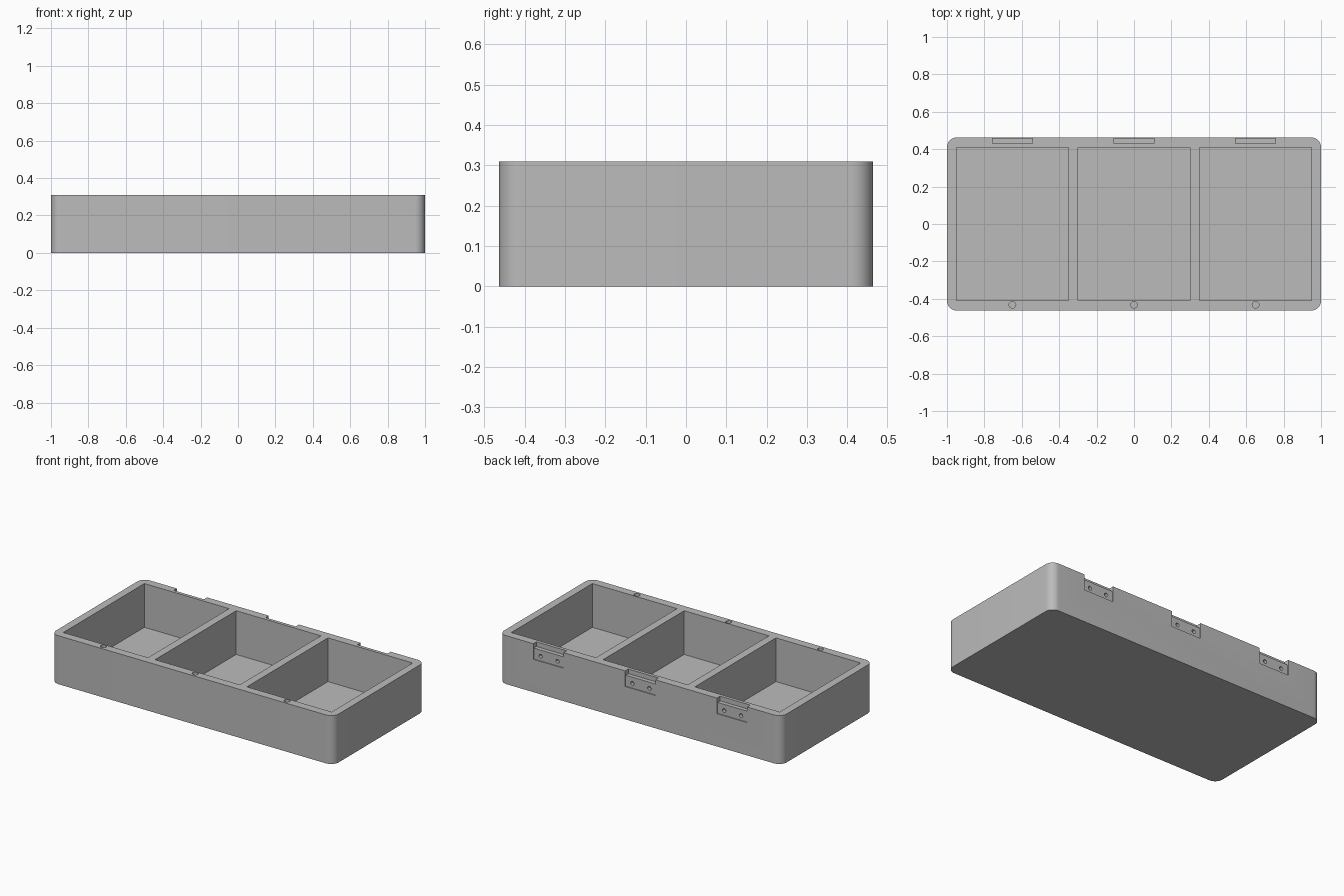
import bpy
import bmesh
from math import radians
from mathutils import Matrix, Vector

old = bpy.data.objects.get("Cube")
if old:
    bpy.data.objects.remove(old, do_unlink=True)

HALF_Y, HEIGHT, FLOOR = 0.463, 0.31, 0.03
CENTRES = (-0.65, 0, 0.65)

grey = bpy.data.materials.new("plain grey")
grey.use_nodes = True
colour = (0.5, 0.5, 0.5, 1)
grey.diffuse_color = colour
grey.node_tree.nodes["Principled BSDF"].inputs["Base Color"].default_value = colour


def finish(bm, name):
    bmesh.ops.recalc_face_normals(bm, faces=bm.faces)
    mesh = bpy.data.meshes.new(name)
    bm.to_mesh(mesh)
    bm.free()
    mesh.materials.append(grey)
    obj = bpy.data.objects.new(name, mesh)
    bpy.context.collection.objects.link(obj)
    return obj


def box(name, low, high, corner=0):
    """Box between two points, optionally with rounded upright edges."""
    low, high = Vector(low), Vector(high)
    bm = bmesh.new()
    place = Matrix.Translation((low + high) / 2) @ Matrix.Diagonal((*(high - low), 1))
    bmesh.ops.create_cube(bm, size=1, matrix=place)
    if corner:
        upright = [e for e in bm.edges
                   if abs(e.verts[0].co.z - e.verts[1].co.z) > 0.01]
        bmesh.ops.bevel(bm, geom=upright, offset=corner, segments=12,
                        profile=0.5, affect='EDGES')
    return finish(bm, name)


def rod(name, centre, radius, length, turn=0):
    bm = bmesh.new()
    place = Matrix.Translation(centre) @ Matrix.Rotation(radians(turn), 4, 'X')
    bmesh.ops.create_cone(bm, cap_ends=True, segments=32, radius1=radius,
                          radius2=radius, depth=length, matrix=place)
    return finish(bm, name)


def cut(target, cutter):
    """Subtract the cutter from the target, then discard it."""
    cutter.hide_render = True
    mod = target.modifiers.new("cut", 'BOOLEAN')
    mod.operation = 'DIFFERENCE'
    mod.solver = 'EXACT'
    mod.object = cutter
    bpy.context.view_layer.objects.active = target
    bpy.ops.object.modifier_apply(modifier=mod.name)
    bpy.data.objects.remove(cutter, do_unlink=True)


# Rounded tray body
tray = box("compartment_tray", (-1, -HALF_Y, 0), (1, HALF_Y, HEIGHT), corner=0.053)

for x in CENTRES:
    # Compartment
    cut(tray, box("compartment", (x - 0.3, -0.41, FLOOR), (x + 0.3, 0.41, 0.5)))
    # Pin hole in the front rim
    cut(tray, rod("pin_hole", (x, -0.432, HEIGHT), 0.018, 0.06))
    # Hinge slot in the back rim, with a shallow leaf recess below it
    cut(tray, box("hinge_slot", (x - 0.107, 0.431, 0.28), (x + 0.107, 0.6, 0.5)))
    cut(tray, box("hinge_leaf", (x - 0.107, 0.457, 0.21), (x + 0.107, 0.6, 0.4)))
    # Two screw holes in the leaf recess
    for side in (-1, 1):
        cut(tray, rod("screw_hole", (x + side * 0.06, 0.48, 0.24), 0.012, 0.09, turn=90))

# Smooth corners, sharp edges
bpy.ops.object.select_all(action='DESELECT')
tray.select_set(True)
bpy.context.view_layer.objects.active = tray
bpy.ops.object.shade_smooth_by_angle(angle=radians(30))
